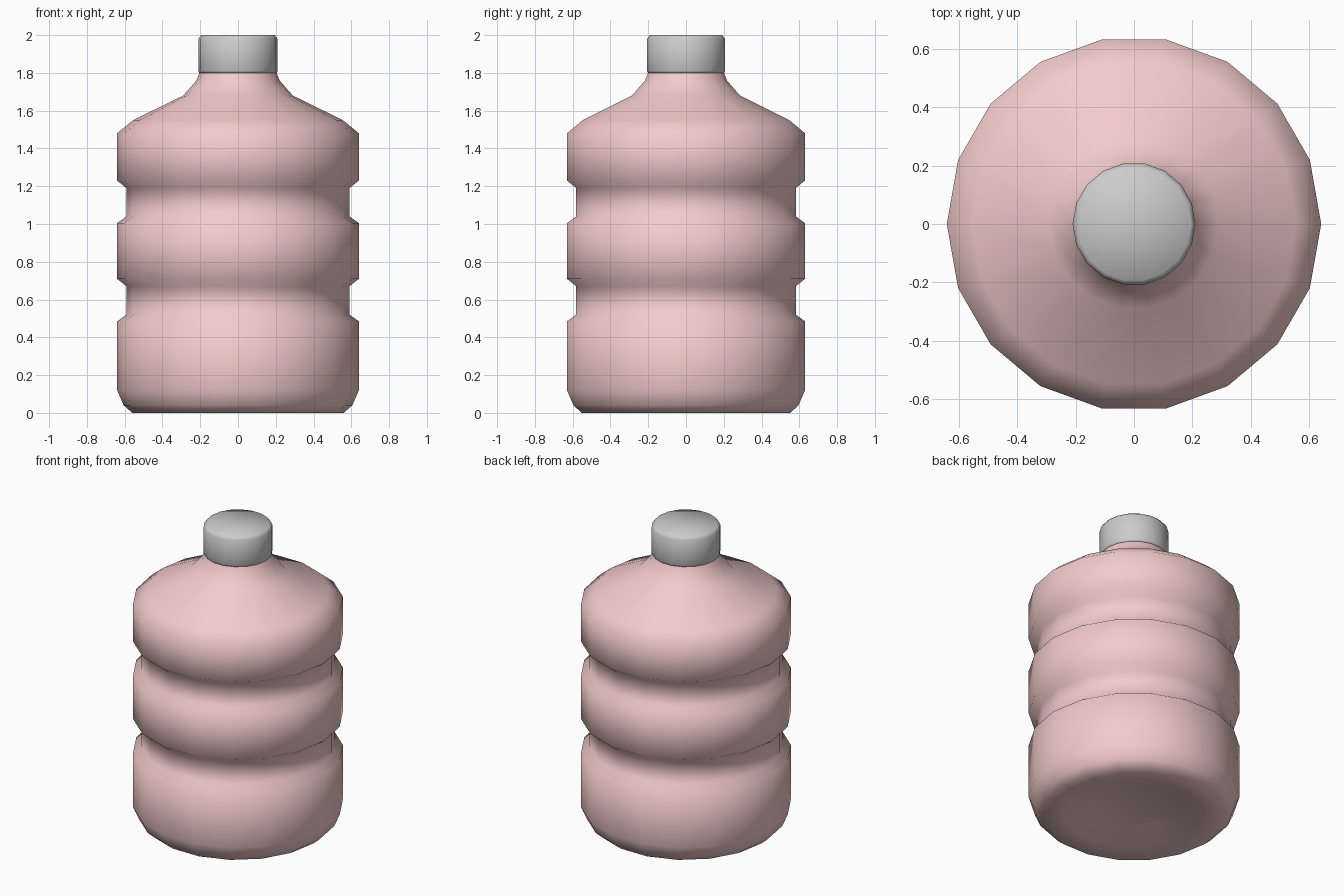
import bpy, bmesh
from math import cos, sin, tau

if "Cube" in bpy.data.objects:
    bpy.data.objects.remove(bpy.data.objects["Cube"])

SIDES = 18


def lathe(name, profile, color=None):
    """Revolve (radius, z) points around z; radius 0 becomes a pole."""
    bm = bmesh.new()
    rings = []
    for r, z in profile:
        if r == 0:
            rings.append([bm.verts.new((0, 0, z))] * SIDES)
        else:
            rings.append([bm.verts.new((r * cos(tau * i / SIDES), r * sin(tau * i / SIDES), z))
                          for i in range(SIDES)])
    for a, b in zip(rings, rings[1:]):
        for i in range(SIDES):
            j = (i + 1) % SIDES
            quad = list(dict.fromkeys((a[i], a[j], b[j], b[i])))
            bm.faces.new(quad).smooth = True
    bmesh.ops.recalc_face_normals(bm, faces=bm.faces)
    mesh = bpy.data.meshes.new(name)
    bm.to_mesh(mesh)
    bm.free()
    obj = bpy.data.objects.new(name, mesh)
    bpy.context.collection.objects.link(obj)
    if color:
        mat = bpy.data.materials.new(name + "_plastic")
        mat.diffuse_color = color
        mat.use_nodes = True
        mat.node_tree.nodes["Principled BSDF"].inputs["Base Color"].default_value = mat.diffuse_color
        mesh.materials.append(mat)
    return obj


# Body: recessed base, two grip grooves, shoulder and neck
body = [(0, 0.06), (0.25, 0.06), (0.42, 0.005), (0.56, 0), (0.605, 0.04), (0.64, 0.12)]
for low, high in ((0.485, 0.71), (1.005, 1.23)):
    body += [(0.64, low), (0.59, low + 0.035), (0.59, high - 0.04), (0.64, high)]
body += [(0.64, 1.48), (0.555, 1.55), (0.29, 1.68), (0.22, 1.76), (0.2, 1.81)]
lathe("bottle_body", body, (0.9, 0.6, 0.6, 1))

# Screw cap
lathe("bottle_cap", [(0, 1.8), (0.205, 1.8), (0.21, 1.81), (0.21, 1.98),
                     (0.195, 2.0), (0, 2.0)])
